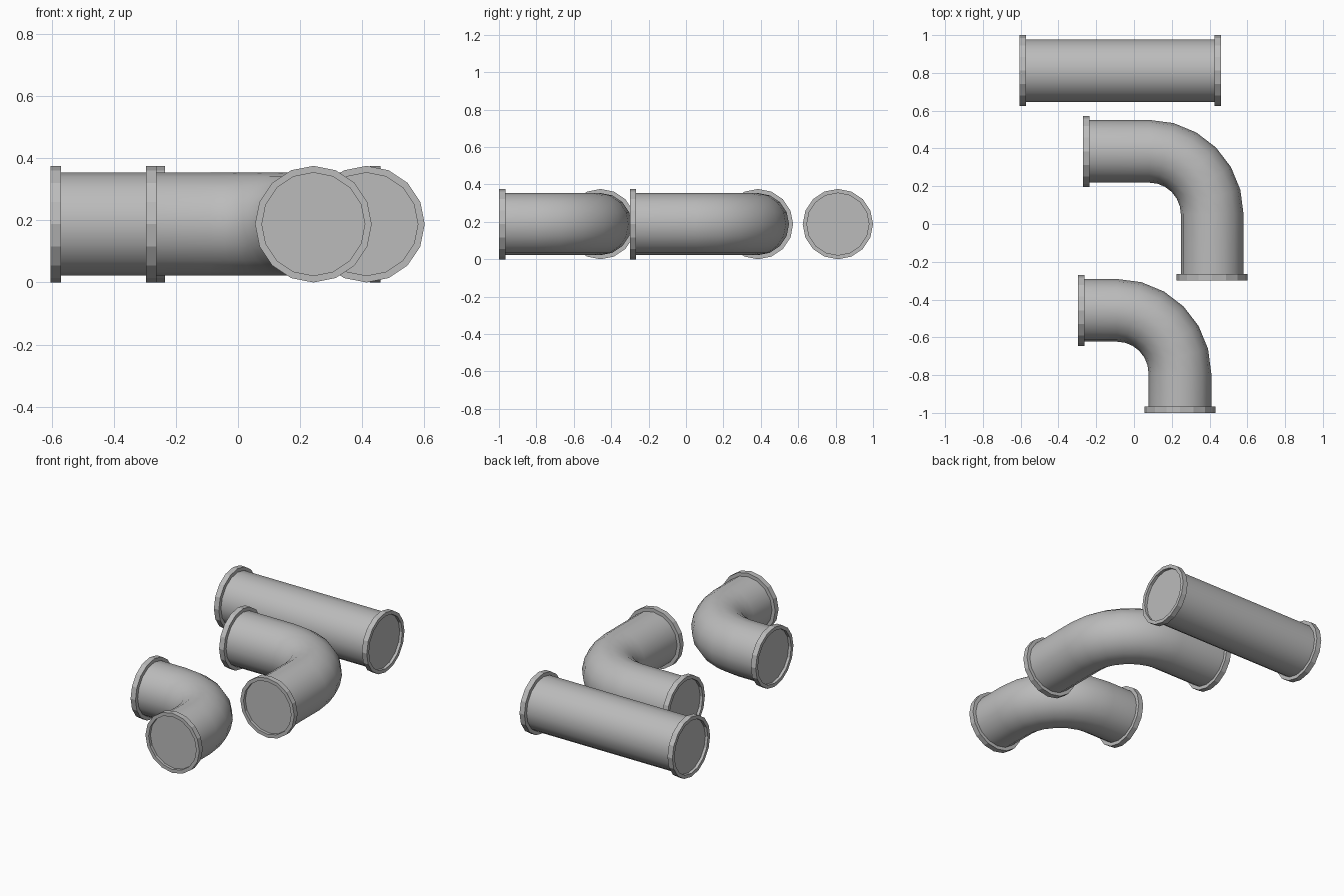
import bpy, bmesh, math
from mathutils import Vector

if "Cube" in bpy.data.objects:
    bpy.data.objects.remove(bpy.data.objects["Cube"])

SIDES, R, RF, Z, LIP = 16, 0.166, 0.188, 0.188, 0.034
RECESS = 0.018

grey = bpy.data.materials.new("pipe grey")
grey.diffuse_color = (0.5, 0.5, 0.5, 1)
grey.use_nodes = True
grey.node_tree.nodes["Principled BSDF"].inputs["Base Color"].default_value = grey.diffuse_color


def ring(bm, centre, direction, radius):
    """Ring of vertices square to a horizontal direction, one vertex on top."""
    side = Vector((-direction.y, direction.x, 0))
    return [bm.verts.new(centre + radius * (side * math.sin(a) + Vector((0, 0, math.cos(a)))))
            for a in (2 * math.pi * i / SIDES for i in range(SIDES))]


def bridge(bm, a, b):
    for i in range(SIDES):
        j = (i + 1) % SIDES
        bm.faces.new((a[i], a[j], b[j], b[i]))


def finish(bm, name, smooth):
    bmesh.ops.recalc_face_normals(bm, faces=bm.faces)
    mesh = bpy.data.meshes.new(name)
    bm.to_mesh(mesh)
    bm.free()
    mesh.materials.append(grey)
    ob = bpy.data.objects.new(name, mesh)
    bpy.context.collection.objects.link(ob)
    if smooth:
        bpy.ops.object.select_all(action='DESELECT')
        ob.select_set(True)
        bpy.context.view_layer.objects.active = ob
        bpy.ops.object.shade_smooth_by_angle(angle=math.radians(35))


def flange(name, end, outward):
    """Collar whose outer face is at the pipe mouth."""
    bm = bmesh.new()
    back = end - outward * LIP
    loops = [ring(bm, p, outward, r) for p, r in ((end, R), (end, RF), (back, RF), (back, R))]
    for k in range(4):
        bridge(bm, loops[k], loops[(k + 1) % 4])
    finish(bm, name, False)


def pipe(name, path):
    """Sweep along (point, direction) stations, with recessed end caps and collars."""
    bm = bmesh.new()
    (p0, d0), (p1, d1) = path[0], path[-1]
    stations = [(p0 + d0 * RECESS, d0)] + path[1:-1] + [(p1 - d1 * RECESS, d1)]
    loops = [ring(bm, p, d, R) for p, d in stations]
    for a, b in zip(loops, loops[1:]):
        bridge(bm, a, b)
    bm.faces.new(loops[0])
    bm.faces.new(loops[-1])
    finish(bm, name, True)
    flange(name + "_start_flange", p0, -d0)
    flange(name + "_end_flange", p1, d1)


def elbow(name, x_start, y_end, cx, cy, bend=0.333, steps=6):
    """Straight run along +x, quarter bend about (cx, cy), then a run along -y."""
    path = [(Vector((x_start, cy + bend, Z)), Vector((1, 0, 0)))]
    for i in range(steps + 1):
        a = math.pi / 2 * i / steps
        path.append((Vector((cx + bend * math.sin(a), cy + bend * math.cos(a), Z)),
                     Vector((math.cos(a), -math.sin(a), 0))))
    path.append((Vector((cx + bend, y_end, Z)), Vector((0, -1, 0))))
    pipe(name, path)


# straight pipe at the back
X = Vector((1, 0, 0))
pipe("straight_pipe", [(Vector((-0.605, 0.812, Z)), X), (Vector((0.46, 0.812, Z)), X)])
# long and short elbows
elbow("long_elbow", -0.27, -0.30, 0.081, 0.052)
elbow("short_elbow", -0.297, -1.0, -0.09, -0.79)
